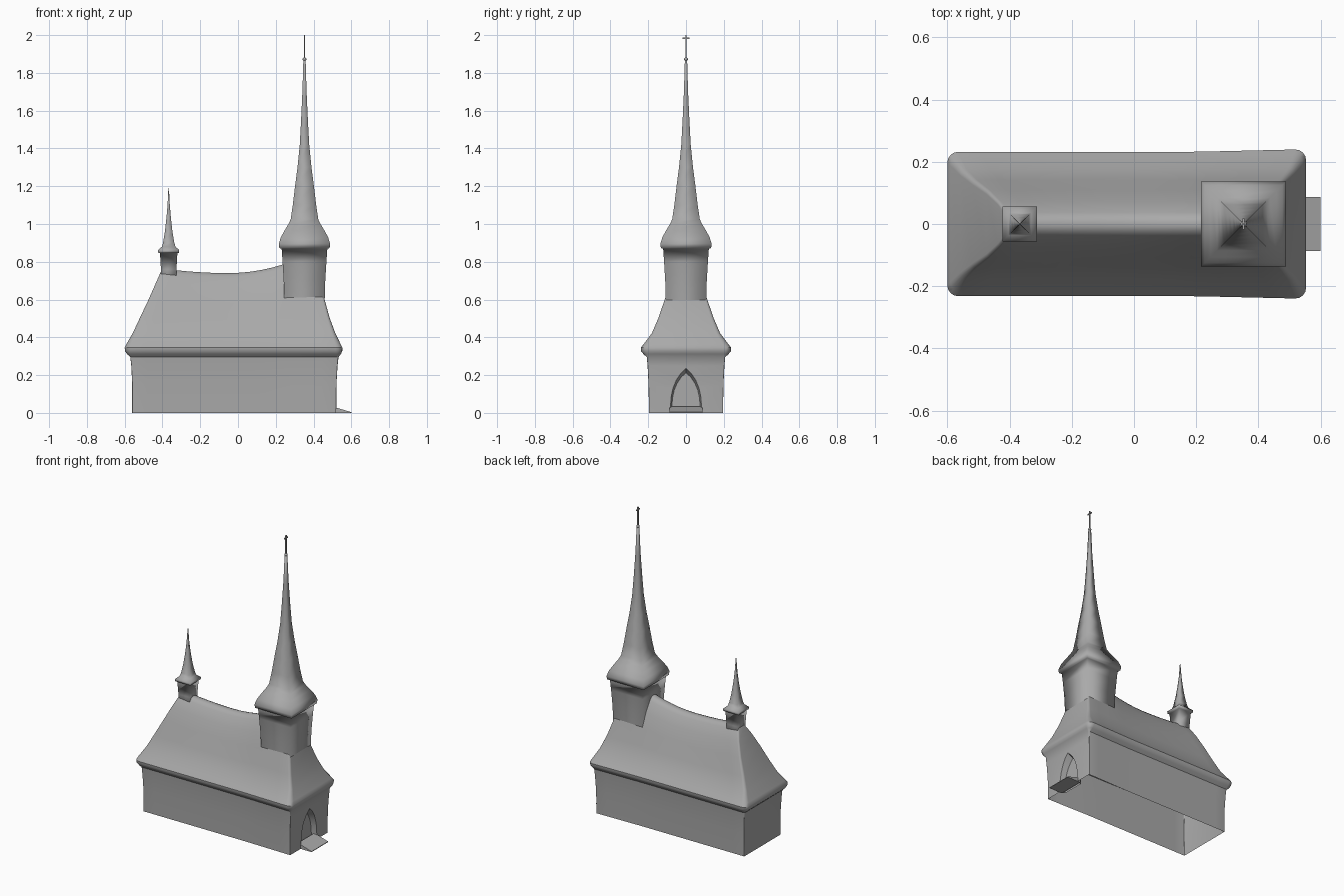
import bpy, bmesh
from math import sin, cos, pi

if "Cube" in bpy.data.objects:
    bpy.data.objects.remove(bpy.data.objects["Cube"])

stone = bpy.data.materials.new("dark_grey")
stone.diffuse_color = (0.4, 0.4, 0.4, 1)
stone.use_nodes = True
stone.node_tree.nodes["Principled BSDF"].inputs["Base Color"].default_value = stone.diffuse_color


def finish(name, bm, angle=40):
    bmesh.ops.recalc_face_normals(bm, faces=bm.faces)
    me = bpy.data.meshes.new(name)
    bm.to_mesh(me)
    bm.free()
    me.materials.append(stone)
    ob = bpy.data.objects.new(name, me)
    bpy.context.collection.objects.link(ob)
    smooth(ob, angle)
    return ob


def smooth(ob, angle):
    bpy.ops.object.select_all(action='DESELECT')
    ob.select_set(True)
    bpy.context.view_layer.objects.active = ob
    bpy.ops.object.shade_smooth_by_angle(angle=angle * pi / 180)


def loft(levels, nx=1, seg=0, warp=None):
    """Stack rectangular rings (z, x0, x1, half_y, corner radius) into a closed body."""
    bm = bmesh.new()
    rings = []
    for z, x0, x1, hy, c in levels:
        c = min(c, hy * 0.8)
        if seg:
            arc = [(c * (1 - cos(a)), c * (1 - sin(a))) for a in (i * pi / 2 / seg for i in range(seg + 1))]
        else:
            arc = [(0, 0)]
        side = [(x0 + dx, hy - dy) for dx, dy in arc]
        side += [(x0 + c + (x1 - x0 - 2 * c) * i / nx, hy) for i in range(1, nx)]
        side += [(x1 - dx, hy - dy) for dx, dy in reversed(arc)]
        pts = [(x, -y, z) for x, y in side] + [(x, y, z) for x, y in reversed(side)]
        if warp:
            pts = [warp(*p) for p in pts]
        rings.append([bm.verts.new(p) for p in pts])
    n = len(rings[0])
    for a, b in zip(rings, rings[1:]):
        for i in range(n):
            j = (i + 1) % n
            bm.faces.new((a[i], a[j], b[j], b[i]))
    for r in (rings[0], rings[-1]):
        for i in range(n // 2 - 1):
            bm.faces.new((r[i], r[i + 1], r[n - 2 - i], r[n - 1 - i]))
    return bm


def square_levels(cx, profile):
    return [(z, cx - h, cx + h, h, 0) for z, h in profile]


def box(name, cx, cy, cz, sx, sy, sz):
    bm = bmesh.new()
    bmesh.ops.create_cube(bm, size=1)
    for v in bm.verts:
        v.co = (cx + v.co.x * sx, cy + v.co.y * sy, cz + v.co.z * sz)
    return finish(name, bm)


# Nave: walls, bulging eaves and hipped roof with a sagging ridge
def sag(x, y, z):
    t = max(0, (z - 0.4) / 0.34)
    d = min(x, 0.25) + 0.05
    return (x, y * (1 + 0.1 * max(0, abs(x) - 0.2) * (x > 0)),
            z + t * d * d * (0.2 if d < 0 else 0.55))


nave_levels = [
    (0.0, -0.56, 0.52, 0.19, 0.002), (0.15, -0.56, 0.521, 0.192, 0.002),
    (0.25, -0.565, 0.527, 0.197, 0.004), (0.295, -0.57, 0.532, 0.201, 0.008),
    (0.312, -0.588, 0.545, 0.219, 0.025), (0.328, -0.598, 0.552, 0.231, 0.035),
    (0.345, -0.60, 0.553, 0.232, 0.035), (0.365, -0.59, 0.543, 0.217, 0.03),
    (0.42, -0.557, 0.515, 0.175, 0.02), (0.49, -0.52, 0.485, 0.142, 0.015),
    (0.58, -0.474, 0.457, 0.108, 0.012), (0.66, -0.437, 0.44, 0.072, 0.01),
    (0.72, -0.41, 0.43, 0.037, 0.01), (0.735, -0.402, 0.425, 0.022, 0.01),
    (0.74, -0.395, 0.42, 0.008, 0.005)]
nave = finish("nave", loft(nave_levels, nx=14, seg=4, warp=sag))

# Pointed doorway cut into the end wall, narrowing inwards
bm = bmesh.new()
arch = [(0.083, -0.05), (0.083, 0.04), (0.079, 0.09), (0.069, 0.135),
        (0.052, 0.175), (0.028, 0.21), (0, 0.237)]
outline = arch + [(-y, z) for y, z in reversed(arch[:-1])]
loops = [[bm.verts.new((x, y * k, z * k)) for y, z in outline]
         for x, k in ((0.485, 0.9), (0.58, 1.13))]
m = len(outline)
for i in range(m):
    j = (i + 1) % m
    bm.faces.new((loops[0][i], loops[0][j], loops[1][j], loops[1][i]))
bm.faces.new(loops[0])
bm.faces.new(loops[1])
cutter = finish("door_cutter", bm)
cutter.hide_render = True
mod = nave.modifiers.new("doorway", 'BOOLEAN')
mod.operation = 'DIFFERENCE'
mod.solver = 'EXACT'
mod.object = cutter
bpy.context.view_layer.objects.active = nave
bpy.ops.object.modifier_apply(modifier=mod.name)
bpy.data.objects.remove(cutter)

# The nave is open underneath
bm = bmesh.new()
bm.from_mesh(nave.data)
floor = [f for f in bm.faces if all(v.co.z < 1e-4 for v in f.verts)]
bmesh.ops.delete(bm, geom=floor, context='FACES')
bm.to_mesh(nave.data)
bm.free()
smooth(nave, 62)

# Sloped doorstep
bm = bmesh.new()
bmesh.ops.create_cube(bm, size=1)
for v in bm.verts:
    outer = v.co.x > 0
    v.co = (0.60 if outer else 0.50, v.co.y * 0.174,
            0 if v.co.z < 0 else (0.004 if outer else 0.034))
finish("doorstep", bm)

# Main tower with flared eaves and tall concave spire, softly shaded all round
tower = [(0.50, 0.104), (0.60, 0.107), (0.70, 0.110), (0.80, 0.116), (0.87, 0.121),
         (0.872, 0.133), (0.895, 0.136), (0.93, 0.125), (0.965, 0.106), (1.0, 0.085),
         (1.025, 0.073), (1.10, 0.062), (1.20, 0.050), (1.30, 0.037), (1.42, 0.025),
         (1.55, 0.018), (1.70, 0.011), (1.87, 0.006)]
finish("tower", loft(square_levels(0.352, tower)), 100)

# Ball and cross on the spire
bm = bmesh.new()
bmesh.ops.create_uvsphere(bm, u_segments=12, v_segments=8, radius=0.01)
bmesh.ops.translate(bm, verts=bm.verts, vec=(0.352, 0, 1.872))
finish("spire_ball", bm)
box("cross_post", 0.352, 0, 1.93, 0.007, 0.007, 0.14)
box("cross_bar", 0.352, 0, 1.983, 0.007, 0.036, 0.007)

# Small ridge turret
turret = [(0.66, 0.040), (0.76, 0.041), (0.845, 0.046), (0.847, 0.055), (0.862, 0.056),
          (0.88, 0.036), (0.90, 0.030), (0.96, 0.020), (1.03, 0.012), (1.10, 0.006),
          (1.19, 0.0015)]
finish("turret", loft(square_levels(-0.367, turret)), 100)
